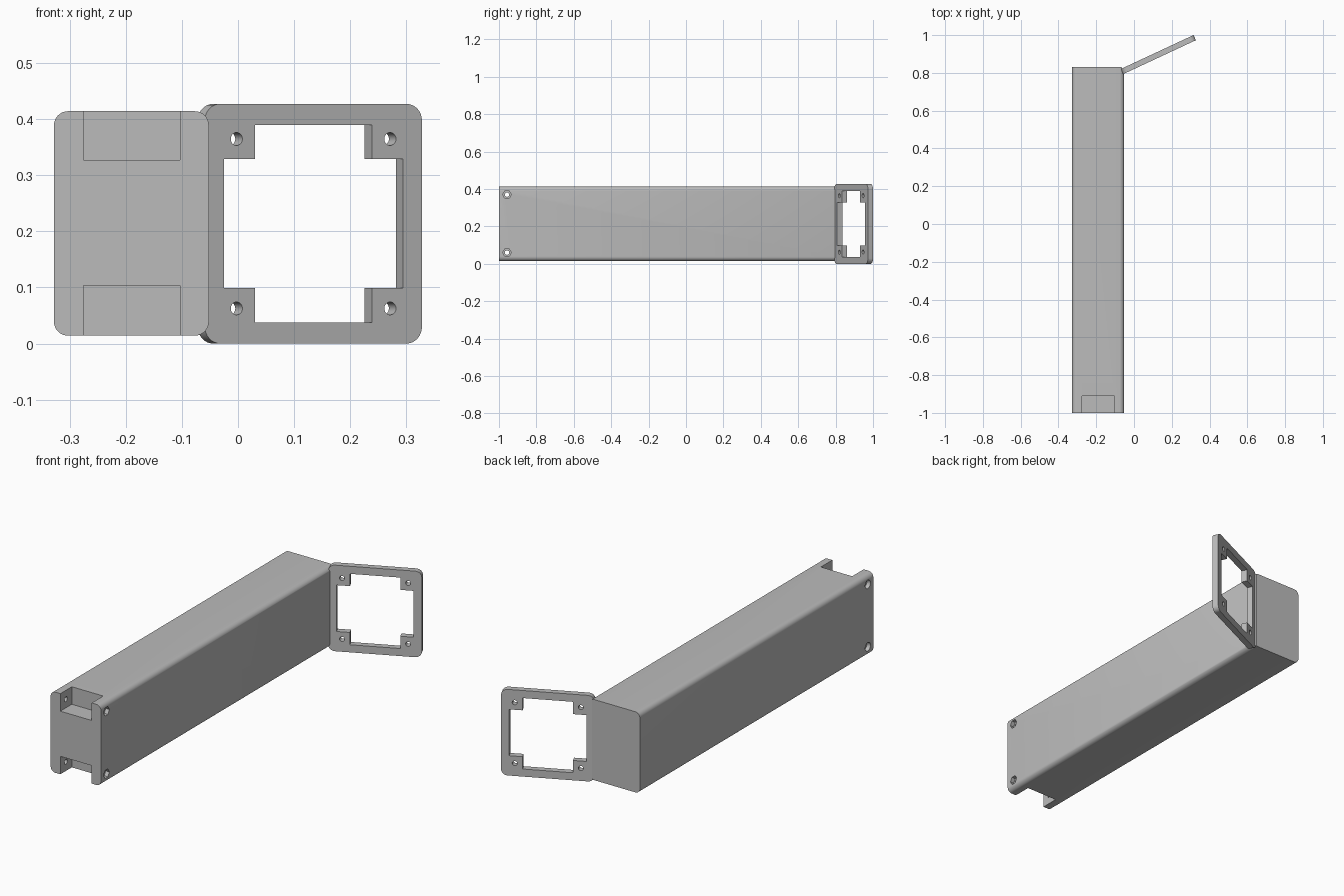
import bpy, bmesh, math
from mathutils import Vector, Matrix

cube = bpy.data.objects.get("Cube")
if cube:
    bpy.data.objects.remove(cube)

grey = bpy.data.materials.new("plain grey")
grey.use_nodes = True
GREY = (0.5, 0.5, 0.5, 1)
grey.diffuse_color = GREY
grey.node_tree.nodes["Principled BSDF"].inputs["Base Color"].default_value = GREY


def add_object(name, bm):
    bmesh.ops.recalc_face_normals(bm, faces=bm.faces)
    mesh = bpy.data.meshes.new(name)
    bm.to_mesh(mesh)
    bm.free()
    mesh.materials.append(grey)
    obj = bpy.data.objects.new(name, mesh)
    bpy.context.collection.objects.link(obj)
    return obj


def add_box(bm, low, high):
    low, high = Vector(low), Vector(high)
    matrix = Matrix.Translation((low + high) / 2) @ Matrix.Diagonal((*(high - low), 1))
    return bmesh.ops.create_cube(bm, size=1, matrix=matrix)["verts"]


def box(name, low, high, radius=0):
    """Box whose edges along y are rounded by radius."""
    bm = bmesh.new()
    add_box(bm, low, high)
    if radius:
        edges = [e for e in bm.edges if abs(e.verts[0].co.y - e.verts[1].co.y) > 0.001]
        bmesh.ops.bevel(bm, geom=edges, offset=radius, segments=8, profile=0.5, affect="EDGES")
    return add_object(name, bm)


def rod(name, centre, radius, depth, axis, sides=24):
    """Cylinder along x or y, used for drilling."""
    turn = Matrix.Rotation(math.pi / 2, 4, "Y" if axis == "x" else "X")
    bm = bmesh.new()
    bmesh.ops.create_cone(bm, cap_ends=True, segments=sides, radius1=radius, radius2=radius,
                          depth=depth, matrix=Matrix.Translation(centre) @ turn)
    return add_object(name, bm)


def cut(target, cutters):
    for cutter in cutters:
        mod = target.modifiers.new("cut", "BOOLEAN")
        mod.operation = "DIFFERENCE"
        mod.solver = "EXACT"
        mod.object = cutter
    bpy.context.view_layer.update()
    result = bpy.data.meshes.new_from_object(
        target.evaluated_get(bpy.context.evaluated_depsgraph_get()))
    target.modifiers.clear()
    target.data = result
    for cutter in cutters:
        bpy.data.objects.remove(cutter)


def shade(obj):
    bpy.ops.object.select_all(action="DESELECT")
    obj.select_set(True)
    bpy.context.view_layer.objects.active = obj
    bpy.ops.object.shade_smooth_by_angle(angle=math.radians(30))


# Long arm with rounded long edges; the back corner is trimmed flush with the plate
LEFT, RIGHT, LOW, HIGH = -0.328, -0.052, 0.014, 0.414
arm = box("arm", (LEFT, -1, LOW), (RIGHT, 0.83, HIGH), 0.025)
bm = bmesh.new()
bm.from_mesh(arm.data)
trim = bmesh.ops.bisect_plane(bm, geom=bm.verts[:] + bm.edges[:] + bm.faces[:],
                              plane_co=(-0.066, 0.83, 0), plane_no=(0.9, 0.45, 0), clear_outer=True)
bmesh.ops.holes_fill(bm, edges=[e for e in trim["geom_cut"] if isinstance(e, bmesh.types.BMEdge)])
bm.to_mesh(arm.data)
bm.free()

# Notches and bolt holes at the front end of the arm
cutters = [box("top_notch", (-0.275, -1.1, 0.327), (-0.103, -0.91, 0.5)),
           box("bottom_notch", (-0.275, -1.1, -0.1), (-0.103, -0.91, 0.103))]
for z in (0.06, 0.37):
    cutters.append(rod("bolt_hole", (-0.19, -0.957, z), 0.012, 0.4, "x"))
    cutters.append(rod("nut_pocket", (RIGHT, -0.957, z), 0.023, 0.04, "x", 6))
    cutters.append(rod("head_pocket", (LEFT, -0.957, z), 0.021, 0.04, "x"))
cut(arm, cutters)
shade(arm)

# Square mounting plate, built about its own centre and then swung out
HALF, THICK = 0.2135, 0.03
plate = box("mounting_plate", (-HALF, -THICK / 2, -HALF), (HALF, THICK / 2, HALF), 0.03)
bm = bmesh.new()
outline = [(0.176, 0.115), (0.115, 0.115), (0.115, 0.176)]
points = []
for sx, sz in ((1, 1), (-1, 1), (-1, -1), (1, -1)):
    corner = outline if sx * sz > 0 else outline[::-1]
    points += [bm.verts.new((sx * x, -0.1, sz * z)) for x, z in corner]
face = bm.faces.new(points)
side = bmesh.ops.extrude_face_region(bm, geom=[face])["geom"]
bmesh.ops.translate(bm, vec=(0, 0.2, 0), verts=[v for v in side if isinstance(v, bmesh.types.BMVert)])
cutters = [add_object("cross_opening", bm)]
for x in (-0.151, 0.151):
    for z in (-0.151, 0.151):
        cutters.append(rod("screw_hole", (x, 0, z), 0.0115, 0.2, "y"))
cut(plate, cutters)
plate.data.transform(Matrix.Translation((0.128, 0.8964, HALF))
                     @ Matrix.Rotation(math.radians(25), 4, "Z"))
shade(plate)
